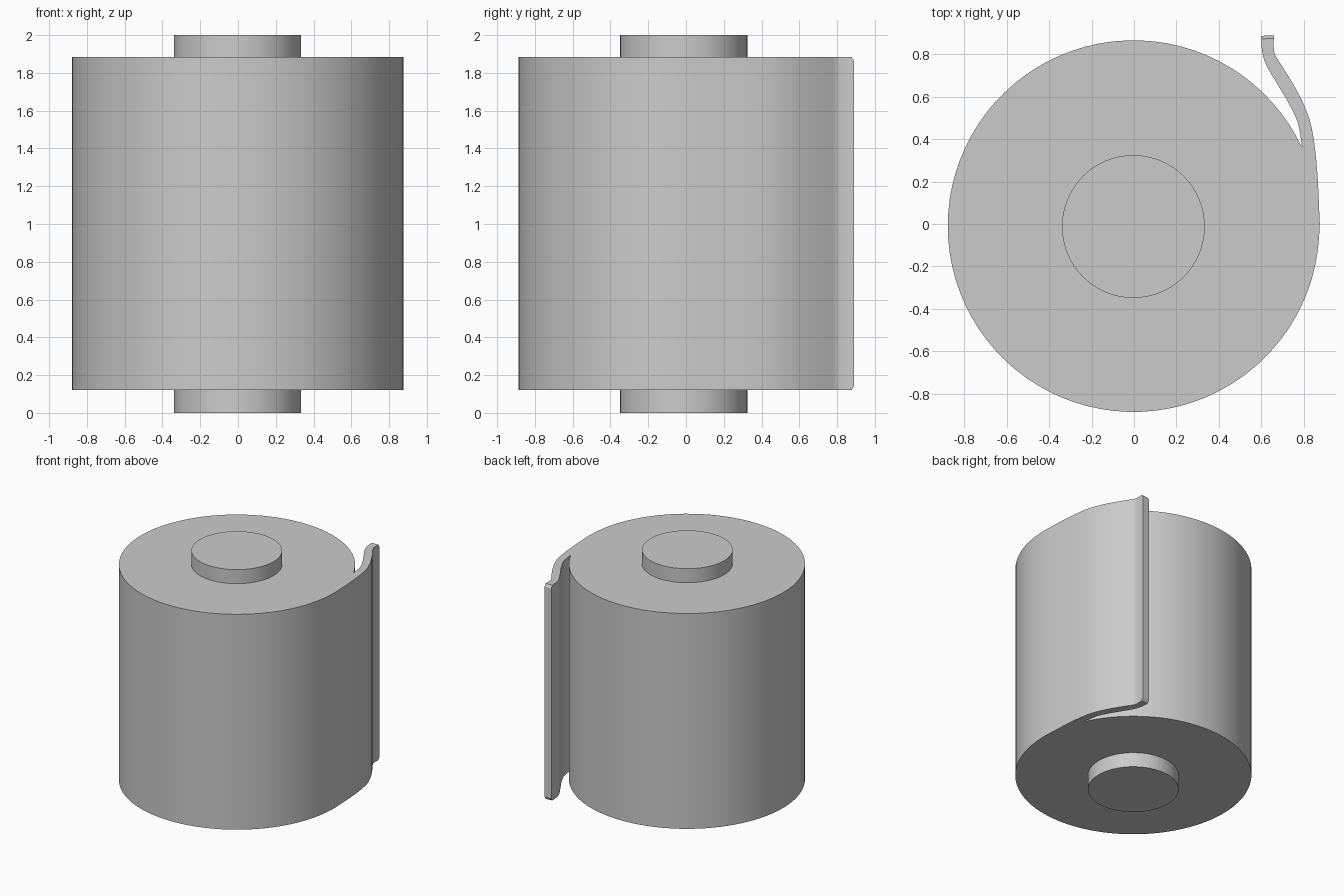
import bpy, bmesh, math
from mathutils import Vector

if "Cube" in bpy.data.objects:
    bpy.data.objects.remove(bpy.data.objects["Cube"])

CX, CY, R = -0.002, -0.01, 0.877   # roll axis and radius
Z0, Z1 = 0.12, 1.885               # roll bottom and top


def smooth_path(pts, steps=5):
    """Catmull-Rom curve through a few 2D points."""
    p = [Vector(q) for q in pts]
    p = [2 * p[0] - p[1]] + p + [2 * p[-1] - p[-2]]
    out = []
    for a, b, c, d in zip(p, p[1:], p[2:], p[3:]):
        for i in range(steps):
            t = i / steps
            out.append(0.5 * (2 * b + (c - a) * t + (2 * a - 5 * b + 4 * c - d) * t * t
                              + (3 * b - a - 3 * c + d) * t ** 3))
    return out + [p[-2]]


def finish(name, bm):
    bmesh.ops.recalc_face_normals(bm, faces=bm.faces)
    mesh = bpy.data.meshes.new(name)
    bm.to_mesh(mesh)
    bm.free()
    obj = bpy.data.objects.new(name, mesh)
    bpy.context.collection.objects.link(obj)
    bpy.ops.object.select_all(action='DESELECT')
    obj.select_set(True)
    bpy.context.view_layer.objects.active = obj
    bpy.ops.object.shade_smooth_by_angle(angle=math.radians(30))
    return obj


# Paper roll with loose flap: one outline, extruded upwards
outer = smooth_path([(0.877, 0.0), (0.864, 0.26), (0.84, 0.447), (0.807, 0.55),
                     (0.76, 0.645), (0.703, 0.739), (0.67, 0.79),
                     (0.66, 0.825), (0.66, 0.89)])
inner = smooth_path([(0.60, 0.888), (0.605, 0.814), (0.623, 0.753), (0.675, 0.663),
                     (0.73, 0.57), (0.774, 0.475), (0.793, 0.362)])
start, end = math.atan2(0.362 - CY, 0.793 - CX), 2 * math.pi + 0.01
arc = []
for i in range(1, 80):
    a = start + (end - start) * i / 80
    arc.append(Vector((CX + R * math.cos(a), CY + R * math.sin(a))))

bm = bmesh.new()
base = bm.faces.new([bm.verts.new((p.x, p.y, Z0)) for p in outer + inner + arc])
top = bmesh.ops.extrude_face_region(bm, geom=[base], use_keep_orig=True)
bmesh.ops.translate(bm, vec=(0, 0, Z1 - Z0),
                    verts=[g for g in top['geom'] if isinstance(g, bmesh.types.BMVert)])

# Clipped corners at the flap's free end
tip = [e for e in bm.edges
       if all(v.co.y > 0.88 for v in e.verts)
       and abs(e.verts[0].co.z - e.verts[1].co.z) < 0.01]
bmesh.ops.bevel(bm, geom=tip, offset=0.023, segments=1, affect='EDGES')
finish("paper_roll", bm)

# Core rod sticking out of both ends
bm = bmesh.new()
bmesh.ops.create_cone(bm, cap_ends=True, segments=64, radius1=0.337, radius2=0.337, depth=2)
bmesh.ops.translate(bm, vec=(-0.003, -0.012, 1), verts=bm.verts)
finish("core_rod", bm)
